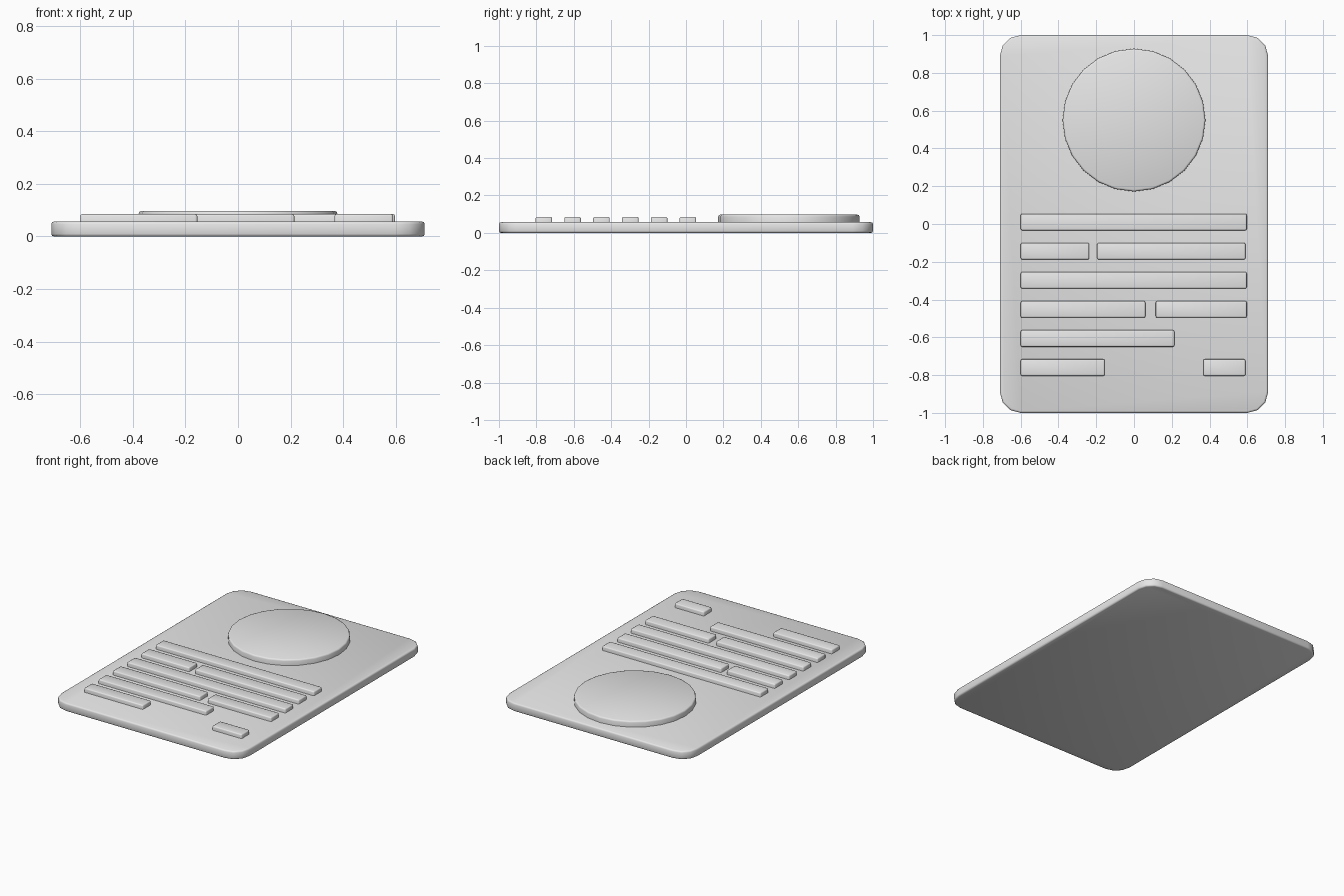
import bpy, bmesh, math
from mathutils import Vector

cube = bpy.data.objects.get("Cube")
if cube:
    bpy.data.objects.remove(cube, do_unlink=True)

grey = bpy.data.materials.new("light grey")
grey.use_nodes = True
grey.diffuse_color = (0.8, 0.8, 0.8, 1)
grey.node_tree.nodes["Principled BSDF"].inputs["Base Color"].default_value = (0.8, 0.8, 0.8, 1)


def rounded_rect(x0, x1, y0, y1, r, steps):
    """Outline of a rectangle with rounded corners, counter-clockwise."""
    corners = [(x1 - r, y1 - r), (x0 + r, y1 - r), (x0 + r, y0 + r), (x1 - r, y0 + r)]
    return [(cx + r * math.cos(a), cy + r * math.sin(a))
            for q, (cx, cy) in enumerate(corners)
            for a in [math.pi / 2 * (q + i / steps) for i in range(steps + 1)]]


def slab(name, outline, z0, z1, bevel, both=False):
    """Extrude an outline and soften its top rim, and its bottom rim if asked."""
    bm = bmesh.new()
    base = bm.faces.new([bm.verts.new((x, y, z0)) for x, y in outline])
    top = bmesh.ops.extrude_face_region(bm, geom=[base], use_keep_orig=True)["geom"]
    verts = [g for g in top if isinstance(g, bmesh.types.BMVert)]
    bmesh.ops.translate(bm, verts=verts, vec=Vector((0, 0, z1 - z0)))
    bmesh.ops.recalc_face_normals(bm, faces=bm.faces)
    rims = [e for e in bm.edges if abs(e.verts[0].co.z - e.verts[1].co.z) < 1e-5
            and (both or e.verts[0].co.z > (z0 + z1) / 2)]
    bmesh.ops.bevel(bm, geom=rims, offset=bevel, segments=2, profile=0.5, affect='EDGES')
    mesh = bpy.data.meshes.new(name)
    bm.to_mesh(mesh)
    bm.free()
    mesh.materials.append(grey)
    obj = bpy.data.objects.new(name, mesh)
    bpy.context.collection.objects.link(obj)
    bpy.ops.object.select_all(action='DESELECT')
    obj.select_set(True)
    bpy.context.view_layer.objects.active = obj
    bpy.ops.object.shade_smooth_by_angle(angle=math.radians(48))
    return obj


# Card
slab("card", rounded_rect(-0.71, 0.71, -1, 1, 0.11, 3), 0, 0.057, 0.01, both=True)

# Round portrait disc
disc = [(0.378 * math.cos(math.tau * i / 24), 0.55 + 0.378 * math.sin(math.tau * i / 24))
        for i in range(24)]
slab("portrait_disc", disc, 0.05, 0.097, 0.01)

# Text line bars, row by row from the top
rows = [[(-0.6, 0.597)],
        [(-0.6, -0.237), (-0.195, 0.59)],
        [(-0.6, 0.597)],
        [(-0.6, 0.06), (0.115, 0.597)],
        [(-0.6, 0.214)],
        [(-0.6, -0.155), (0.367, 0.59)]]
for r, spans in enumerate(rows):
    y = 0.01 - 0.154 * r
    for c, (x0, x1) in enumerate(spans):
        slab(f"line_bar_{r + 1}_{c + 1}",
             rounded_rect(x0, x1, y - 0.044, y + 0.044, 0.008, 2), 0.05, 0.085, 0.007)
